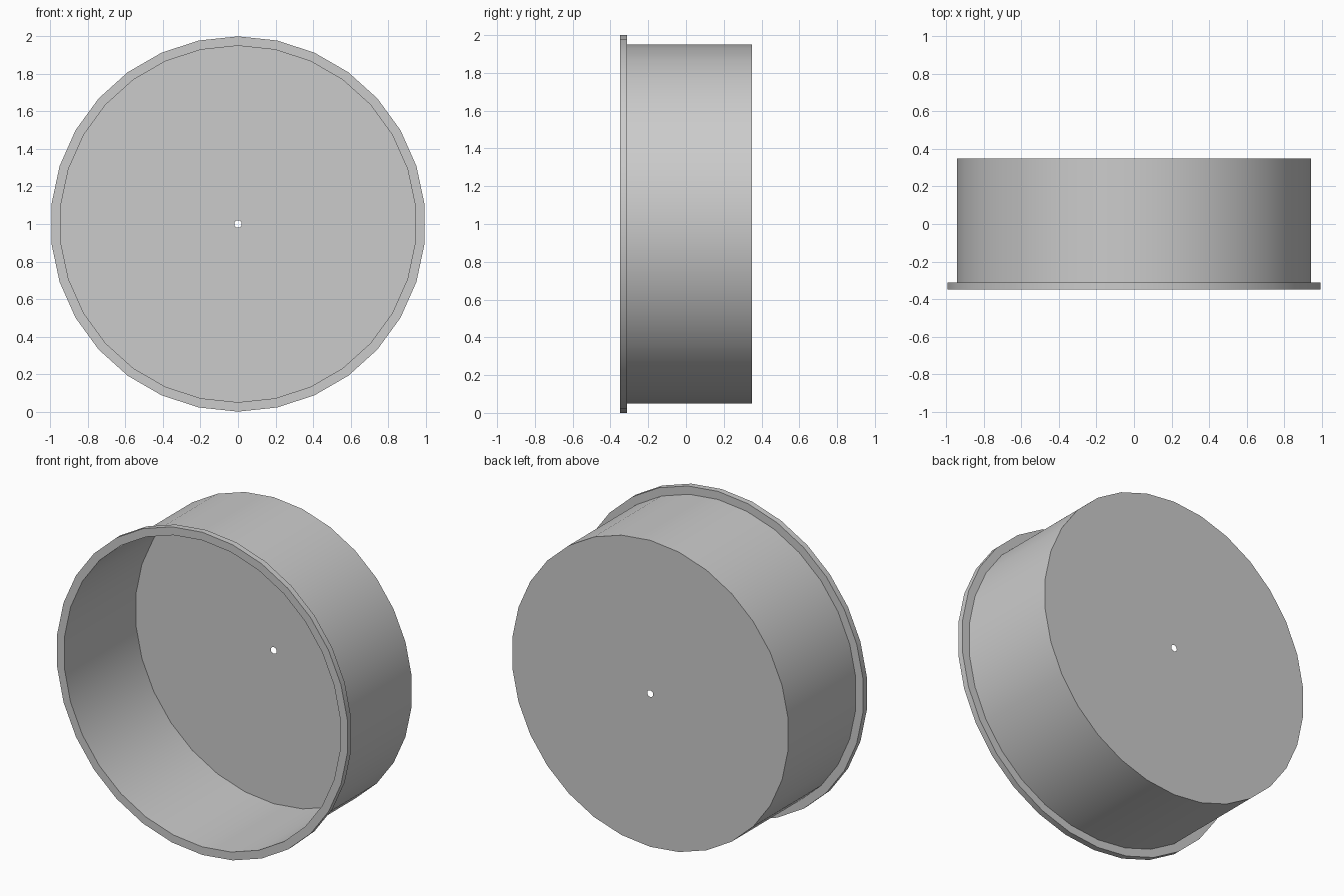
import bpy, bmesh, math

if "Cube" in bpy.data.objects:
    bpy.data.objects.remove(bpy.data.objects["Cube"])

SIDES = 30


def lathe(name, profile, sides):
    """Revolve (radius, y) points around the y axis through z = 1."""
    bm = bmesh.new()
    rings = []
    for r, y in profile:
        rings.append([bm.verts.new((r * math.sin(2 * math.pi * i / sides), y,
                                    1 + r * math.cos(2 * math.pi * i / sides)))
                      for i in range(sides)])
    for a, b in zip(rings, rings[1:]):
        for i in range(sides):
            j = (i + 1) % sides
            bm.faces.new((a[i], a[j], b[j], b[i]))
    bmesh.ops.recalc_face_normals(bm, faces=bm.faces)
    mesh = bpy.data.meshes.new(name)
    bm.to_mesh(mesh)
    bm.free()
    obj = bpy.data.objects.new(name, mesh)
    bpy.context.collection.objects.link(obj)
    bpy.ops.object.select_all(action='DESELECT')
    obj.select_set(True)
    bpy.context.view_layer.objects.active = obj
    bpy.ops.object.shade_smooth_by_angle(angle=math.radians(30))
    return obj


# Thin-walled drum: back plate with centre hole, side wall, front flange
lathe("drum_shell", [(0.02, 0.35), (0.95, 0.35), (0.95, -0.35),
                     (1.0, -0.35), (1.0, -0.313), (0.95, -0.313)], SIDES)
